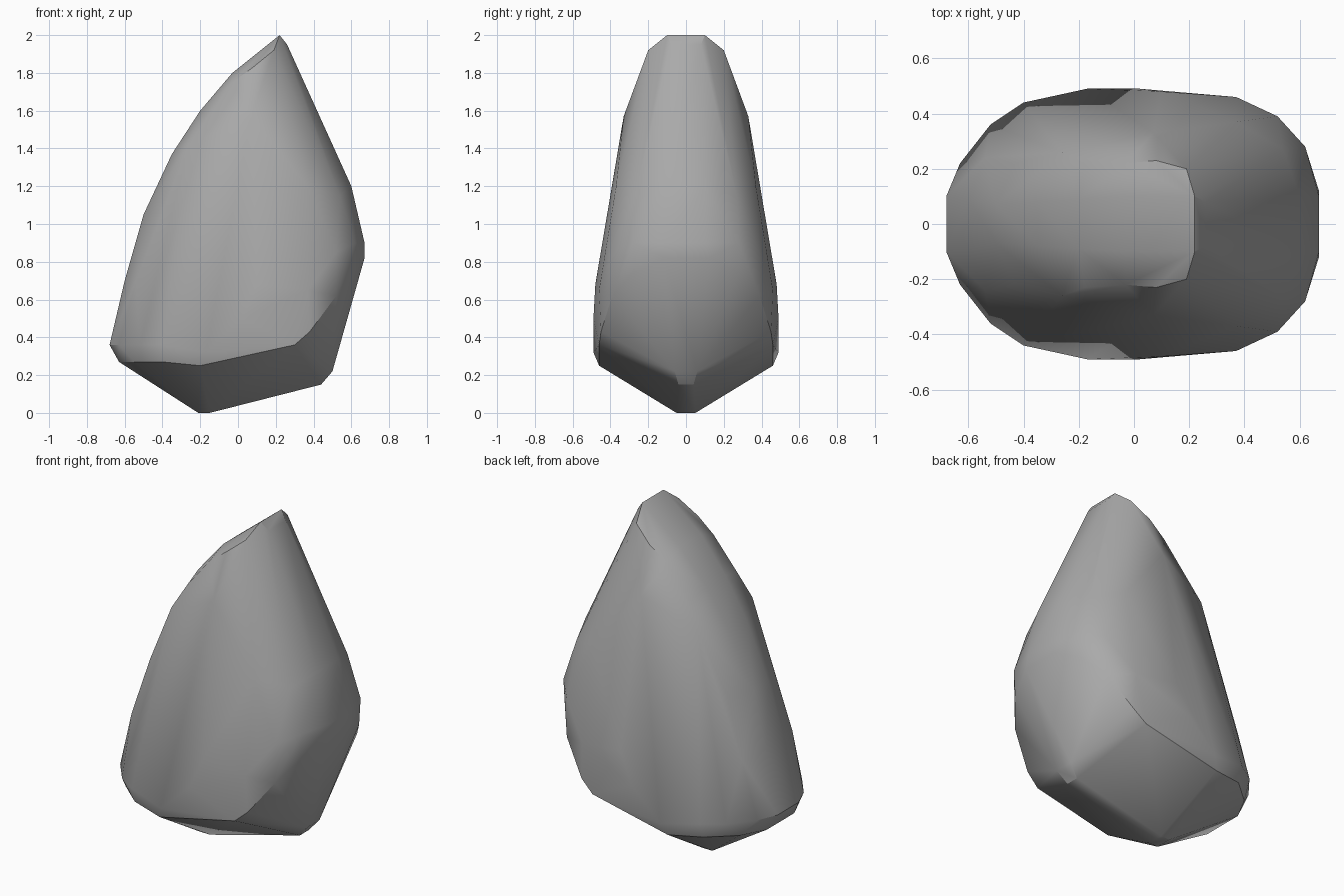
import bpy
import bmesh
import math

# Remove the default cube only
default_cube = bpy.data.objects.get("Cube")
if default_cube:
    bpy.data.objects.remove(default_cube, do_unlink=True)


def make_material(name, value):
    """One flat grey material for viewport and render."""
    material = bpy.data.materials.new(name)
    material.use_nodes = True
    colour = (value, value, value, 1)
    material.diffuse_color = colour
    shader = next(node for node in material.node_tree.nodes
                  if node.type == "BSDF_PRINCIPLED")
    shader.inputs["Base Color"].default_value = colour
    return material


def add_mirrored_corners(mesh_builder, corners):
    """Add each corner on the front half and on the back half."""
    for x, y, z in corners:
        for side in (-1, 1):
            mesh_builder.verts.new((x, side * y, z))


# Chisel-like crest at the top
crest = [(.22, .1, 2), (.26, .08, 1.95), (.19, .2, 1.92), (.08, .23, 1.83)]

# Rounded leaning face on the right side, from crest to rim
leaning_face = [
    (-.03, .1, 1.8), (-.03, .22, 1.75),
    (-.2, .09, 1.6), (-.18, .23, 1.56),
    (-.35, .08, 1.37), (-.26, .26, 1.42),
    (-.5, .07, 1.05), (-.43, .22, 1.05),
    (-.6, .09, .7), (-.54, .24, .7),
]

# Broad flat flanks
flanks = [(.07, .33, 1.57), (.1, .48, .68), (.02, .49, .5),
          (-.17, .49, .32), (.37, .46, .65)]

# Steep left side
steep_side = [(.6, .1, 1.2), (.37, .37, 1.2), (.54, .27, 1.15),
              (.67, .1, .9), (.62, .28, .9), (.52, .39, .85)]

# Widest outline and the undercut rim below it
rim = [
    (-.68, .1, .36), (-.63, .22, .36), (-.52, .36, .36), (-.4, .44, .36),
    (-.63, .13, .27), (-.55, .28, .27), (-.4, .41, .27), (-.2, .46, .25),
    (.3, .46, .36), (.38, .45, .43), (.52, .39, .62), (.61, .28, .74),
    (.67, .12, .82),
]

# Narrow keel underneath
keel = [(-.21, .05, 0), (-.15, .05, 0), (.44, .04, .15), (.5, .06, .22)]

# Wrap the corners in one faceted skin
builder = bmesh.new()
for part in (crest, leaning_face, flanks, steep_side, rim, keel):
    add_mirrored_corners(builder, part)
hull = bmesh.ops.convex_hull(builder, input=builder.verts[:])
loose = {item for key in ("geom_interior", "geom_unused")
         for item in hull[key] if isinstance(item, bmesh.types.BMVert)}
bmesh.ops.delete(builder, geom=list(loose), context="VERTS")
bmesh.ops.recalc_face_normals(builder, faces=builder.faces[:])

mesh = bpy.data.meshes.new("rock")
builder.to_mesh(mesh)
builder.free()
mesh.materials.append(make_material("stone grey", .4))
rock = bpy.data.objects.new("rock", mesh)
bpy.context.collection.objects.link(rock)

# Soft shading across gentle facets, crisp rim and keel
bpy.ops.object.select_all(action="DESELECT")
rock.select_set(True)
bpy.context.view_layer.objects.active = rock
bpy.ops.object.shade_smooth_by_angle(angle=math.radians(30))
